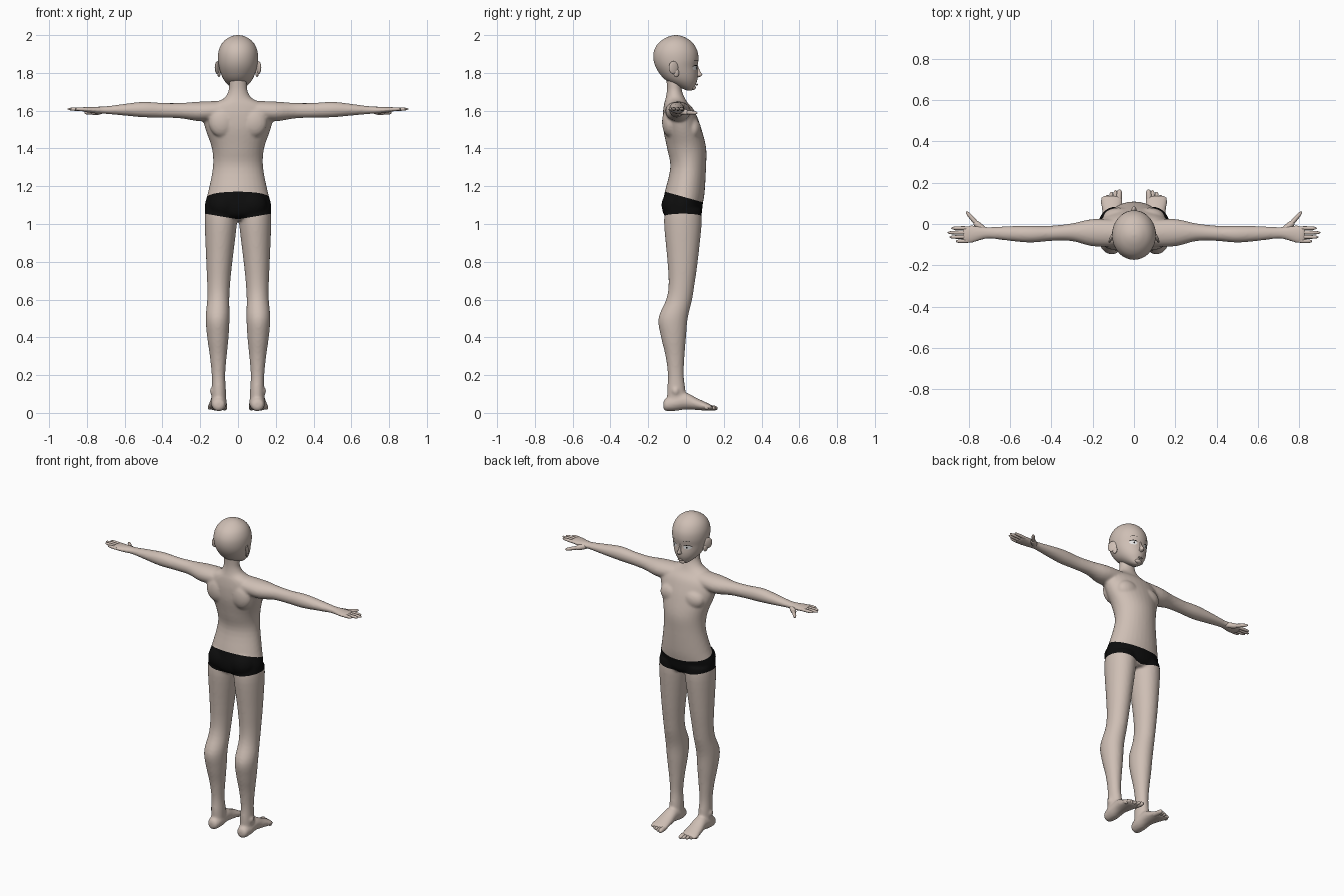
import bpy, bmesh, math
from mathutils import Vector, Matrix

cube = bpy.data.objects.get("Cube")
if cube:
    bpy.data.objects.remove(cube)


def material(name, color):
    m = bpy.data.materials.new(name)
    m.use_nodes = True
    m.diffuse_color = (*color, 1)
    bsdf = next(n for n in m.node_tree.nodes if n.type == 'BSDF_PRINCIPLED')
    bsdf.inputs["Base Color"].default_value = (*color, 1)
    return m


skin = material("skin", (0.62, 0.52, 0.46))
black = material("black", (0.004, 0.004, 0.004))
white = material("eye white", (0.9, 0.9, 0.9))


def spline_rows(rows, steps=4):
    """Smooth interpolation between cross-sections."""
    out = []
    for i in range(len(rows) - 1):
        quad = [rows[max(i - 1, 0)], rows[i], rows[i + 1], rows[min(i + 2, len(rows) - 1)]]
        for k in range(steps):
            t = k / steps
            out.append([b + 0.5 * t * (c - a + t * (2 * a - 5 * b + 4 * c - d + t * (3 * (b - c) + d - a)))
                        for a, b, c, d in zip(*quad)])
    return out + [list(rows[-1])]


def loft(bm, rows, axis, side=1, n=32):
    """Rows are (position along axis, centre a, centre b, radius a, radius b)."""
    rings = []
    for t, a, b, ra, rb in spline_rows(rows):
        ring = []
        for k in range(n):
            ang = math.tau * k / n
            u, v = a + max(ra, .002) * math.cos(ang), b + max(rb, .002) * math.sin(ang)
            x, y, z = {'x': (t, u, v), 'y': (u, t, v), 'z': (u, v, t)}[axis]
            ring.append(bm.verts.new((x * side, y, z)))
        rings.append(ring)
    for r, q in zip(rings, rings[1:]):
        for k in range(n):
            bm.faces.new((r[k], r[(k + 1) % n], q[(k + 1) % n], q[k]))
    bm.faces.new(rings[0])
    bm.faces.new(rings[-1])


def ball(bm, centre, size, turn=0):
    mat = Matrix.Translation(centre) @ Matrix.Rotation(turn, 4, 'Z') @ Matrix.Diagonal((*size, 1))
    bmesh.ops.create_uvsphere(bm, u_segments=24, v_segments=14, radius=1, matrix=mat)


def finish(name, bm, mats):
    bmesh.ops.recalc_face_normals(bm, faces=bm.faces[:])
    for f in bm.faces:
        f.smooth = True
    me = bpy.data.meshes.new(name)
    bm.to_mesh(me)
    bm.free()
    for m in mats:
        me.materials.append(m)
    ob = bpy.data.objects.new(name, me)
    bpy.context.collection.objects.link(ob)
    return ob


# Cross-sections of the body
torso = [(z, 0, (back + front) / 2, w, (front - back) / 2) for z, w, back, front in (
    (1.02, .10, -.08, .06), (1.05, .165, -.118, .082), (1.10, .176, -.126, .088), (1.17, .158, -.112, .099),
    (1.30, .133, -.083, .106), (1.40, .138, -.10, .107), (1.50, .172, -.12, .083), (1.57, .188, -.123, .058),
    (1.61, .175, -.12, .038), (1.64, .13, -.115, .01), (1.665, .075, -.108, -.005), (1.70, .052, -.102, -.02),
    (1.74, .047, -.102, -.025), (1.82, .046, -.11, -.03))]
leg = [(z, (i + o) / 2, (b + f) / 2, (o - i) / 2, (f - b) / 2) for z, i, o, b, f in (
    (.05, .062, .14, -.10, .0), (.12, .064, .139, -.10, -.003), (.20, .068, .139, -.096, -.012),
    (.30, .06, .149, -.108, -.008), (.40, .05, .163, -.132, 0), (.50, .045, .171, -.146, .009),
    (.60, .046, .163, -.105, .032), (.68, .042, .163, -.092, .045), (.80, .03, .168, -.098, .062),
    (1.0, .006, .176, -.116, .083), (1.08, .004, .174, -.11, .08))]
arm = [(.08, -.045, 1.602, .065, .05), (.2, -.042, 1.596, .066, .052), (.3, -.040, 1.600, .043, .041),
       (.4, -.045, 1.602, .037, .039), (.5, -.049, 1.606, .041, .041), (.6, -.046, 1.605, .036, .031),
       (.7, -.043, 1.603, .028, .020), (.75, -.045, 1.603, .036, .018), (.79, -.050, 1.605, .043, .015),
       (.82, -.051, 1.607, .041, .012), (.83, -.051, 1.607, .034, .008)]
foot = [(-.12, .103, .042, .014, .014), (-.11, .103, .043, .032, .032), (-.06, .102, .052, .042, .042),
        (0, .103, .062, .042, .044), (.06, .106, .046, .048, .031), (.11, .108, .033, .053, .021),
        (.135, .107, .029, .05, .014)]

# Body: fuse the limbs and trunk into one skin
bm = bmesh.new()
loft(bm, torso, 'z')
for s in (1, -1):
    loft(bm, leg, 'z', s)
    loft(bm, arm, 'x', s)
    loft(bm, foot, 'y', s)
    ball(bm, (s * .075, -.062, 1.10), (.08, .068, .075))     # buttock
    ball(bm, (s * .075, .035, 1.50), (.075, .045, .06))      # chest
    ball(bm, (s * .085, -.085, 1.54), (.07, .042, .08))      # shoulder blade
    ball(bm, (s * .105, .004, .62), (.036, .032, .045))      # kneecap
    ball(bm, (s * .136, -.055, .115), (.014, .018, .02))     # ankle bone
rough = finish("body_form", bm, [])
mod = rough.modifiers.new("fuse", 'REMESH')
mod.mode, mod.voxel_size = 'VOXEL', 0.0075
mod = rough.modifiers.new("soften", 'SMOOTH')
mod.factor, mod.iterations = 0.5, 6
bpy.context.view_layer.update()
fused = rough.evaluated_get(bpy.context.evaluated_depsgraph_get())
bm = bmesh.new()
bm.from_mesh(fused.to_mesh())
fused.to_mesh_clear()
bpy.data.objects.remove(rough)

# Briefs: cut the waist and leg lines, then colour between them
waist, slope = 1.14, -.28
cuts = [((0, 0, waist), (0, -slope, 1))] + [((0, 0, 1.025), (-s * .17, 0, 1)) for s in (1, -1)]
for co, no in cuts:
    bmesh.ops.bisect_plane(bm, geom=bm.verts[:] + bm.edges[:] + bm.faces[:], plane_co=co, plane_no=no)
for f in bm.faces:
    c = f.calc_center_median()
    f.material_index = int(c.z < waist + slope * c.y and c.z > 1.025 + .17 * abs(c.x))
finish("body", bm, [skin, black])

# Head
head = [(z, 0, (b + f) / 2, w, (f - b) / 2) for z, w, b, f in (
    (1.707, .012, .005, .03), (1.715, .028, -.015, .04), (1.735, .052, -.06, .05), (1.76, .073, -.105, .059),
    (1.79, .088, -.135, .062), (1.83, .100, -.160, .060), (1.87, .106, -.172, .066), (1.91, .104, -.171, .062),
    (1.945, .092, -.156, .046), (1.97, .073, -.132, .024), (1.987, .049, -.104, -.003), (1.996, .028, -.08, -.026),
    (2.0, .006, -.058, -.048))]
bm = bmesh.new()
loft(bm, head, 'z', n=48)
ball(bm, (0, .057, 1.738), (.019, .006, .005))     # lips
ball(bm, (0, .038, 1.722), (.022, .014, .012))     # chin
loft(bm, [(1.776, 0, .058, .003, .006), (1.783, 0, .064, .013, .017), (1.793, 0, .066, .010, .020),
          (1.81, 0, .061, .007, .013), (1.84, 0, .056, .005, .007)], 'z')
finish("head", bm, [skin])

# Ears
bm = bmesh.new()
for s in (1, -1):
    ball(bm, (s * .109, -.066, 1.828), (.008, .028, .034), s * .45)
    ball(bm, (s * .101, -.052, 1.80), (.008, .016, .022), s * .3)
finish("ears", bm, [skin])


# Painted face details lie just over the head surface
rows = spline_rows(head, 12)


def face_y(x, z):
    _, _, cy, rx, ry = min(rows, key=lambda r: abs(r[0] - z))
    return cy + ry * math.sqrt(max(0, 1 - (x / rx) ** 2))


def plate(name, cx, cz, w, h, bend, lift, mat):
    """Lens-shaped strip, bent upward in the middle."""
    bm = bmesh.new()
    n = 12
    for s in (1, -1):
        cols = []
        for i in range(n + 1):
            t = 2 * i / n - 1
            half = h * math.sqrt(max(0.02, 1 - t * t))
            x = cx + t * w
            mid = cz + bend * (1 - t * t)
            cols.append([bm.verts.new((s * x, face_y(x, mid + k * half) + lift, mid + k * half))
                         for k in (-1, 0, 1)])
        for a, b in zip(cols, cols[1:]):
            for k in range(2):
                quad = (a[k], a[k + 1], b[k + 1], b[k])
                bm.faces.new(quad if s > 0 else quad[::-1])
    ob = finish(name, bm, [mat])
    if sum(p.normal.y for p in ob.data.polygons) < 0:
        ob.data.flip_normals()


plate("eye_whites", .045, 1.826, .021, .012, 0, .003, white)
plate("pupils", .043, 1.826, .004, .006, 0, .005, black)
plate("upper_lashes", .046, 1.834, .024, .0025, .006, .005, black)
plate("eyebrows", .046, 1.862, .022, .0012, .006, .003, black)


# Fingers and toes: rounded, tapering tubes
def digits(name, specs):
    cu = bpy.data.curves.new(name, 'CURVE')
    cu.dimensions, cu.bevel_depth, cu.bevel_resolution = '3D', 1, 3
    for p, q, r in specs:
        for s in (1, -1):
            sp = cu.splines.new('POLY')
            shape = ((0, .9), (.3, 1), (.6, .95), (.8, .85), (.92, .62), (.98, .3), (1, .02))
            sp.points.add(len(shape) - 1)
            for pt, (t, k) in zip(sp.points, shape):
                v = Vector(p).lerp(Vector(q), t)
                pt.co = (s * v.x, v.y, v.z, 1)
                pt.radius = r * k
            sp.use_smooth = True
    cu.materials.append(skin)
    cu.use_fill_caps = True
    bpy.context.collection.objects.link(bpy.data.objects.new(name, cu))


fingers = [((.80, y, 1.606), (tip, y * 1.02, 1.609), .0095)
           for y, tip in ((-.020, .885), (-.041, .903), (-.062, .893), (-.082, .862))]
thumb = [((.725, -.032, 1.598), (.775, .012, 1.588), .017), ((.75, -.012, 1.592), (.812, .06, 1.588), .011)]
digits("fingers", fingers + thumb)
digits("toes", [((.074 + .019 * i, .10, .03), (.070 + .0195 * i, .168 - .003 * i * i, .024), .015 if i == 0 else .0105)
                for i in range(5)])
